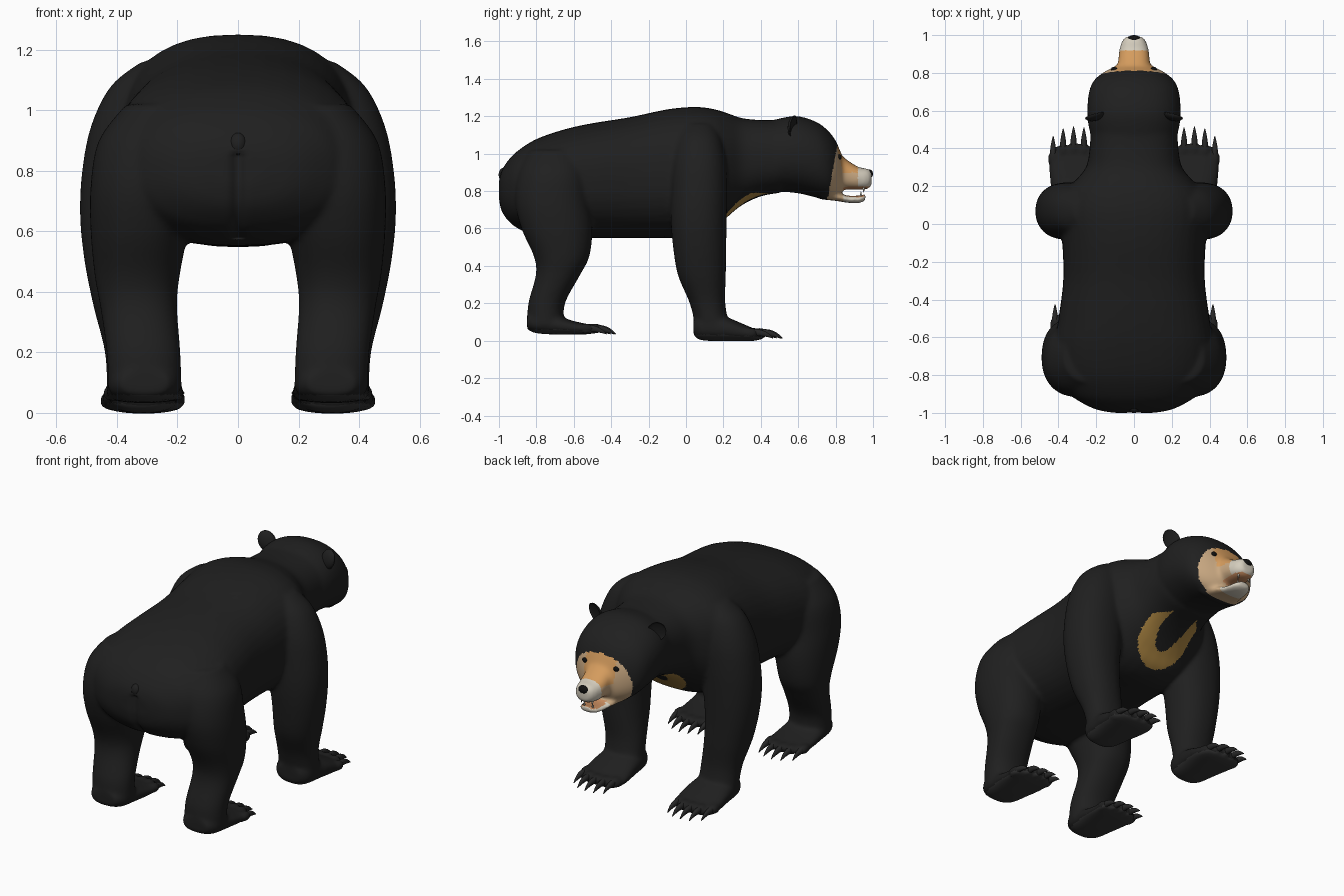
import bpy, bmesh, math
from mathutils import Matrix, Vector

if "Cube" in bpy.data.objects:
    bpy.data.objects.remove(bpy.data.objects["Cube"])


def mat(name, r, g, b):
    m = bpy.data.materials.new(name)
    m.diffuse_color = (r, g, b, 1)
    m.use_nodes = True
    m.node_tree.nodes["Principled BSDF"].inputs["Base Color"].default_value = m.diffuse_color
    return m


FUR = mat("black fur", .014, .014, .014)
ORANGE = mat("orange brow", .66, .33, .11)
TAN = mat("tan cheek", .58, .39, .22)
CREAM = mat("cream muzzle", .66, .61, .51)
GOLD = mat("gold chest", .42, .24, .055)
PAD = mat("grey pad", .035, .035, .035)
CLAW = mat("dark claw", .02, .02, .02)
NOSE = mat("nose black", .005, .005, .005)
MOUTH = mat("mouth", .55, .25, .11)


def spline(secs, sub=5):
    """Catmull-Rom interpolation of section tuples."""
    out = []
    for i in range(len(secs) - 1):
        p = [secs[max(i - 1, 0)], secs[i], secs[i + 1], secs[min(i + 2, len(secs) - 1)]]
        for k in range(sub):
            t = k / sub
            out.append([.5 * (2 * b + (c - a) * t + (2 * a - 5 * b + 4 * c - d) * t * t
                              + (3 * b - a - 3 * c + d) * t ** 3) for a, b, c, d in zip(*p)])
    return out + [list(secs[-1])]


def skin(bm, rings):
    rows = [[bm.verts.new(p) for p in r] for r in rings]
    n = len(rows[0])
    for a, b in zip(rows, rows[1:]):
        for j in range(n):
            bm.faces.new((a[j], a[(j + 1) % n], b[(j + 1) % n], b[j]))
    bm.faces.new(rows[0])
    bm.faces.new(rows[-1])


def ring(rx, ry, n, e):
    pts = []
    for k in range(n):
        c, s = math.cos(2 * math.pi * k / n), math.sin(2 * math.pi * k / n)
        pts.append((rx * math.copysign(abs(c) ** (2 / e), c), ry * math.copysign(abs(s) ** (2 / e), s)))
    return pts


def loft_y(bm, secs, cx=0, n=40, e=2.0):
    """Sections: y, bottom z, top z, half width."""
    skin(bm, [[(cx + u, y, (lo + hi) / 2 + v) for u, v in ring(w, (hi - lo) / 2, n, e)]
              for y, lo, hi, w in spline(secs)])


def loft_z(bm, secs, side, n=36):
    """Sections: z, centre x, centre y, radius x, radius y."""
    skin(bm, [[(side * cx + u, cy + v, z) for u, v in ring(rx, ry, n, 2.2)]
              for z, cx, cy, rx, ry in spline(secs)])


def ball(bm, pos, size, seg=20):
    return bmesh.ops.create_uvsphere(bm, u_segments=seg, v_segments=seg // 2, radius=1,
                                     matrix=Matrix.LocRotScale(Vector(pos), None, Vector(size)))["verts"]


def make(name, bm, *mats):
    bmesh.ops.recalc_face_normals(bm, faces=bm.faces)
    me = bpy.data.meshes.new(name)
    bm.to_mesh(me)
    bm.free()
    for m in mats:
        me.materials.append(m)
    me.polygons.foreach_set("use_smooth", [True] * len(me.polygons))
    ob = bpy.data.objects.new(name, me)
    bpy.context.collection.objects.link(ob)
    return ob


bm = bmesh.new()
# torso and neck
loft_y(bm, [(-1.0, .75, .86, .10), (-.985, .69, .91, .19), (-.95, .64, .965, .27), (-.9, .60, 1.015, .34),
            (-.8, .56, 1.078, .40), (-.65, .55, 1.13, .42), (-.5, .55, 1.163, .40), (-.3, .55, 1.195, .375),
            (-.1, .55, 1.237, .38), (.05, .55, 1.25, .40), (.15, .59, 1.238, .38), (.22, .66, 1.217, .32),
            (.3, .725, 1.19, .255), (.4, .772, 1.18, .235), (.5, .79, 1.18, .23)], e=2.4)
# head
loft_y(bm, [(.38, .80, 1.15, .20), (.5, .797, 1.188, .237), (.6, .788, 1.2, .247), (.7, .765, 1.168, .238),
            (.76, .753, 1.122, .212), (.80, .765, 1.07, .165), (.83, .79, 1.0, .11), (.85, .83, .95, .06)], e=2.25)
# muzzle and lower jaw
loft_y(bm, [(.74, .80, 1.05, .12), (.80, .805, 1.02, .108), (.85, .808, .975, .086), (.92, .808, .93, .078),
            (.97, .812, .92, .062), (.993, .83, .905, .04)], e=2.4)
loft_y(bm, [(.72, .755, .81, .13), (.80, .748, .79, .10), (.87, .737, .775, .075), (.93, .737, .777, .06),
            (.96, .75, .785, .035)], e=2.4)
FRONT_LEG = [(1.16, .22, .07, .10, .08), (1.08, .275, .07, .145, .12), (.95, .32, .07, .165, .145),
             (.8, .35, .07, .165, .15), (.65, .36, .068, .162, .15), (.5, .36, .073, .147, .142),
             (.35, .345, .085, .132, .128), (.2, .322, .115, .118, .095), (.06, .315, .145, .118, .09)]
HIND_LEG = [(1.02, .22, -.7, .15, .14), (.9, .265, -.71, .195, .19), (.75, .305, -.715, .182, .2),
            (.6, .325, -.69, .162, .19), (.45, .333, -.665, .14, .148), (.35, .328, -.685, .127, .118),
            (.2, .312, -.745, .122, .098), (.08, .308, -.75, .122, .098)]
FRONT_FOOT = [(.04, .03, .12, .07), (.08, .003, .14, .11), (.2, -.002, .13, .128), (.3, -.002, .092, .138),
              (.37, 0, .062, .132), (.41, .01, .05, .11)]
HIND_FOOT = [(-.85, .06, .14, .08), (-.8, .04, .15, .112), (-.7, .033, .135, .122), (-.6, .033, .105, .13),
             (-.52, .035, .088, .13), (-.48, .045, .078, .11)]
TOES = [(-.105, -.025), (-.055, 0), (0, .005), (.055, -.005), (.108, -.045)]
for s in (1, -1):
    loft_z(bm, FRONT_LEG, s)
    loft_z(bm, HIND_LEG, s)
    loft_y(bm, FRONT_FOOT, .312 * s, e=2.5)
    loft_y(bm, HIND_FOOT, .308 * s, e=2.5)
    for dx, dy in TOES:
        ball(bm, (s * (.32 + dx), .39 + dy, .04), (.03, .045, .03))
        ball(bm, (s * (.31 + dx), -.49 + dy, .065), (.03, .045, .028))
body = make("bear_body", bm, FUR, ORANGE, TAN, CREAM, GOLD, PAD, MOUTH)

# fuse the parts into one smooth skin
bpy.context.view_layer.objects.active = body
body.select_set(True)
m = body.modifiers.new("fuse", "REMESH")
m.mode, m.voxel_size, m.use_smooth_shade = "VOXEL", .011, True
m = body.modifiers.new("relax", "SMOOTH")
m.factor, m.iterations = .5, 10
for name in ("fuse", "relax"):
    bpy.ops.object.modifier_apply(modifier=name)
me = body.data

# rump crease
for v in me.vertices:
    if v.co.y < -.85 and v.co.z < .86:
        v.co.y += .02 * math.exp(-(v.co.x / .02) ** 2)


# painted markings
def marking(c, n):
    x, y, z = abs(c.x), c.y, c.z
    if y > .755 + .19 * (z - .755):
        if .83 < y and .762 < z < .825 and abs(n.z) > .7 and x < .055:
            return 6
        if y > .92 or (z < .79 and y > .84):
            return 3
        return 1 if x < .1 and z > .9 else 2
    if 0 < y < .45 and n.y > .1 and z < .79:
        if (x / .165) ** 2 + ((z - .735) / .15) ** 2 < 1 < (x / .085) ** 2 + ((z - .80) / .14) ** 2:
            return 4
    return 5 if z < .06 and n.z < -.6 else 0


for p in me.polygons:
    p.material_index = marking(p.center, p.normal)
    p.use_smooth = True

# claws
for label, y0, z0, cx in (("front", 0, 0, .32), ("hind", -.89, .022, .31)):
    for s, side in ((1, "right"), (-1, "left")):
        bm = bmesh.new()
        for dx, dy in TOES:
            y = y0 + dy
            loft_y(bm, [(y + .37, z0 + .02, z0 + .06, .015), (y + .43, z0 + .024, z0 + .062, .016),
                        (y + .475, z0 + .02, z0 + .047, .010), (y + .51, z0 + .012, z0 + .017, .002)],
                   s * (cx + dx), 10)
        make(f"{label}_{side}_claws", bm, CLAW)

# cupped ears and eyes
for s, side in ((1, "right"), (-1, "left")):
    bm = bmesh.new()
    for v in ball(bm, (0, 0, 0), (.052, .028, .062), 24):
        if v.co.y > 0:
            v.co.y *= -.4
    bm.transform(Matrix.Translation((s * .207, .575, 1.145)) @ Matrix.Rotation(s * .5, 4, "Y")
                 @ Matrix.Rotation(-s * .35, 4, "Z"))
    make(f"{side}_ear", bm, FUR)
    hit = body.closest_point_on_mesh((s * .115, .85, .99))[1]
    bm = bmesh.new()
    ball(bm, hit, (.017, .012, .014), 16)
    make(f"{side}_eye", bm, NOSE)

# nose, tail and canine teeth
bm = bmesh.new()
ball(bm, (0, .978, .892), (.036, .022, .024))
make("nose", bm, NOSE)
bm = bmesh.new()
ball(bm, (0, -.972, .888), (.03, .03, .038))
make("tail", bm, FUR)
bm = bmesh.new()
for s in (1, -1):
    bmesh.ops.create_cone(bm, cap_ends=True, segments=10, radius1=.001, radius2=.008, depth=.03,
                          matrix=Matrix.Translation((s * .036, .95, .808)))
    bmesh.ops.create_cone(bm, cap_ends=True, segments=10, radius1=.007, radius2=.001, depth=.028,
                          matrix=Matrix.Translation((s * .028, .935, .785)))
make("canine_teeth", bm, CREAM)
